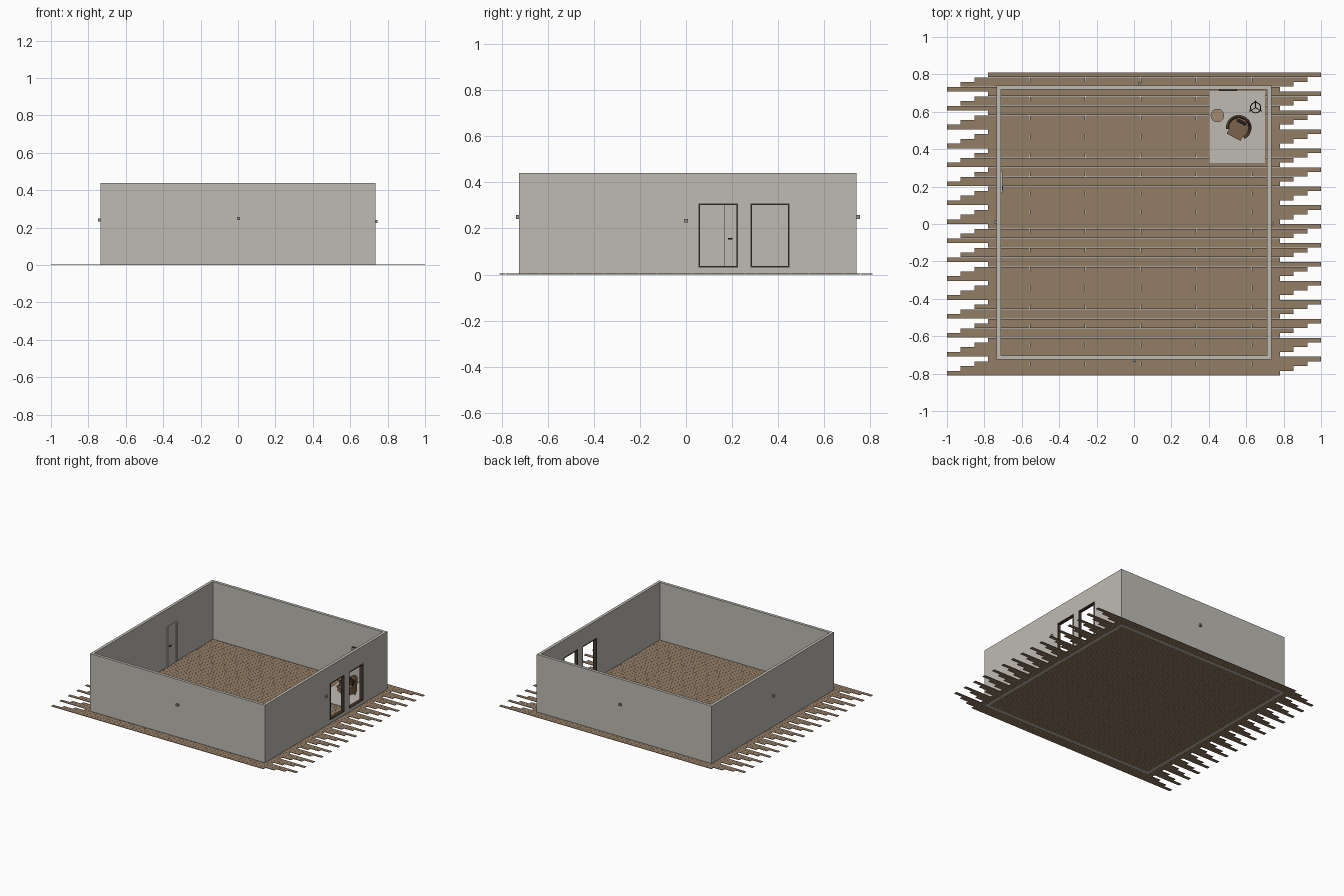
import bpy, bmesh, math
from mathutils import Matrix, Vector

if "Cube" in bpy.data.objects:
    bpy.data.objects.remove(bpy.data.objects["Cube"])


def mat(name, r, g, b):
    m = bpy.data.materials.new(name)
    m.diffuse_color = (r, g, b, 1)
    m.use_nodes = True
    m.node_tree.nodes["Principled BSDF"].inputs["Base Color"].default_value = m.diffuse_color
    return m


PLASTER = mat("plaster_grey", 0.52, 0.50, 0.45)
WOOD = mat("floor_wood", 0.29, 0.205, 0.13)
DARK = mat("dark_brown", 0.06, 0.04, 0.028)
LEATHER = mat("chair_brown", 0.20, 0.12, 0.07)
TAN = mat("table_tan", 0.36, 0.26, 0.17)
METAL = mat("knob_grey", 0.30, 0.29, 0.27)
BLACK = mat("lamp_black", 0.02, 0.02, 0.02)


def add_box(bm, x0, x1, y0, y1, z0, z1):
    m = Matrix.Translation(((x0 + x1) / 2, (y0 + y1) / 2, (z0 + z1) / 2))
    m = m @ Matrix.Diagonal((x1 - x0, y1 - y0, z1 - z0, 1))
    bmesh.ops.create_cube(bm, size=1, matrix=m)


def add_rod(bm, a, b, r1, r2=None, seg=12, caps=True):
    a, b = Vector(a), Vector(b)
    d = b - a
    m = Matrix.Translation((a + b) / 2) @ d.to_track_quat('Z', 'Y').to_matrix().to_4x4()
    bmesh.ops.create_cone(bm, cap_ends=caps, segments=seg, radius1=r1,
                          radius2=r1 if r2 is None else r2, depth=d.length, matrix=m)


def finish(name, bm, material, smooth=False):
    me = bpy.data.meshes.new(name)
    bm.to_mesh(me)
    bm.free()
    ob = bpy.data.objects.new(name, me)
    bpy.context.collection.objects.link(ob)
    me.materials.append(material)
    if smooth:
        bpy.ops.object.select_all(action='DESELECT')
        bpy.context.view_layer.objects.active = ob
        ob.select_set(True)
        bpy.ops.object.shade_smooth_by_angle(angle=math.radians(35))
    return ob


def box(name, material, *dims):
    bm = bmesh.new()
    add_box(bm, *dims)
    return finish(name, bm, material)


# floor: staggered short boards, four rows per repeat
bm = bmesh.new()
ROWS, W, L, STEP, GAP = 64, 1.62 / 64, 1.78 / 6, 0.22 / 3, 0.0008
for r in range(ROWS):
    y = -0.81 + r * W
    for c in range(6):
        x = -1 + (r % 4) * STEP + c * L
        add_box(bm, x, x + L - (GAP if c < 5 else 0), y, y + W - GAP, 0.0006, 0.004)
finish("floor_boards", bm, WOOD)

# walls: hollow block with two window openings in the right side
X, Y0, Y1, TOP, T = 0.734, -0.725, 0.74, 0.44, 0.022
WINDOWS = [(0.055, 0.225), (0.28, 0.45)]
WZ0, WZ1 = 0.03, 0.308
walls = box("walls", PLASTER, -X, X, Y0, Y1, 0, TOP)
cuts = [(-X + T, X - T, Y0 + T, Y1 - T, -1, 1)]
cuts += [(X - 0.1, X + 0.1, a, b, WZ0, WZ1) for a, b in WINDOWS]
for c in cuts:
    cutter = box("cutter", PLASTER, *c)
    cutter.hide_render = True
    mod = walls.modifiers.new("cut", 'BOOLEAN')
    mod.operation, mod.solver, mod.object = 'DIFFERENCE', 'EXACT', cutter
    bpy.context.view_layer.objects.active = walls
    bpy.ops.object.modifier_apply(modifier=mod.name)
    bpy.data.objects.remove(cutter)

# window frames lining the openings
for i, (a, b) in enumerate(WINDOWS):
    bm = bmesh.new()
    f, x0, x1 = 0.006, X - T - 0.002, X + 0.002
    add_box(bm, x0, x1, a, a + f, WZ0, WZ1)
    add_box(bm, x0, x1, b - f, b, WZ0, WZ1)
    add_box(bm, x0, x1, a + f, b - f, WZ0, WZ0 + f)
    add_box(bm, x0, x1, a + f, b - f, WZ1 - f, WZ1)
    finish(f"window_frame_{i + 1}", bm, DARK)

# door on the inside of the left wall
DX = -X + T
bm = bmesh.new()
add_box(bm, DX, DX + 0.008, 0.165, 0.178, 0.004, 0.31)
add_box(bm, DX, DX + 0.008, 0.267, 0.28, 0.004, 0.31)
add_box(bm, DX, DX + 0.008, 0.178, 0.267, 0.298, 0.31)
finish("door_frame", bm, PLASTER)
box("door_panel", PLASTER, DX, DX + 0.004, 0.178, 0.267, 0.004, 0.298)
box("door_handle", BLACK, DX + 0.004, DX + 0.012, 0.183, 0.203, 0.153, 0.158)

# small knobs in the middle of each outer wall
bm = bmesh.new()
for x, y, z in [(0.003, Y0 - 0.006, 0.25), (0.03, Y1 + 0.008, 0.25),
                (X + 0.005, 0.0, 0.233), (-X - 0.007, 0.01, 0.24)]:
    add_box(bm, x - 0.008, x + 0.008, y - 0.008, y + 0.008, z - 0.008, z + 0.008)
finish("wall_knobs", bm, METAL)

# rug and picture in the corner
box("rug", PLASTER, 0.405, 0.70, 0.325, 0.71, 0.004, 0.007)
PY = Y1 - T
box("picture_frame", DARK, 0.455, 0.55, PY - 0.006, PY, 0.15, 0.262)
box("picture_panel", PLASTER, 0.462, 0.543, PY - 0.008, PY - 0.006, 0.157, 0.255)

# round side table
bm = bmesh.new()
tx, ty = 0.446, 0.58
add_rod(bm, (tx, ty, 0.066), (tx, ty, 0.074), 0.036, seg=32)
add_rod(bm, (tx, ty, 0.01), (tx, ty, 0.066), 0.005)
add_rod(bm, (tx, ty, 0.007), (tx, ty, 0.012), 0.022, seg=32)
finish("side_table", bm, TAN, True)

# tub armchair: curved shell, seat cushion, back pillow, legs (front is local -y)
place = Matrix.Translation((0.56, 0.515, 0.007)) @ Matrix.Rotation(math.radians(-28), 4, 'Z')
bm = bmesh.new()
N, prev, first = 24, None, None
for i in range(N + 1):
    t = i / N
    a = math.radians(-35 + 250 * t)
    h = 0.075 + 0.05 * max(0, math.sin(a)) ** 1.5
    ring = [bm.verts.new((r * math.cos(a), r * math.sin(a), z))
            for r, z in [(0.050, 0.02), (0.062, 0.02), (0.068, h - 0.004),
                         (0.064, h), (0.058, h), (0.054, h - 0.004)]]
    if prev:
        for j in range(6):
            k = (j + 1) % 6
            bm.faces.new((prev[j], ring[j], ring[k], prev[k]))
    else:
        first = ring
    prev = ring
bm.faces.new(first)
bm.faces.new(prev[::-1])
bmesh.ops.recalc_face_normals(bm, faces=bm.faces)
finish("chair_shell", bm, LEATHER, True).matrix_world = place

bm = bmesh.new()
add_rod(bm, (0, 0, 0.02), (0, 0, 0.055), 0.053, seg=24)
add_box(bm, -0.042, 0.042, -0.058, 0, 0.02, 0.055)
finish("chair_seat", bm, LEATHER, True).matrix_world = place

bm = bmesh.new()
add_box(bm, -0.03, 0.03, 0.024, 0.042, 0.056, 0.105)
bmesh.ops.bevel(bm, geom=bm.edges[:], offset=0.006, segments=3, affect='EDGES')
finish("chair_pillow", bm, DARK, True).matrix_world = place

bm = bmesh.new()
for sx in (-1, 1):
    for sy in (-1, 1):
        add_rod(bm, (sx * 0.038, sy * 0.036, 0), (sx * 0.036, sy * 0.034, 0.021), 0.003, 0.005)
finish("chair_legs", bm, DARK, True).matrix_world = place

# tripod floor lamp with an open shade
lx, ly = 0.65, 0.622
bm = bmesh.new()
for k in range(3):
    a = math.radians(90 + 120 * k)
    c, s = math.cos(a), math.sin(a)
    add_rod(bm, (lx + 0.036 * c, ly + 0.036 * s, 0.007), (lx, ly, 0.17), 0.002, seg=8)
    add_rod(bm, (lx, ly, 0.225), (lx + 0.027 * c, ly + 0.027 * s, 0.225), 0.0014, seg=6)
add_rod(bm, (lx, ly, 0.165), (lx, ly, 0.227), 0.0025, seg=8)
finish("lamp_stand", bm, BLACK)

bm = bmesh.new()
add_rod(bm, (lx, ly, 0.18), (lx, ly, 0.23), 0.03, 0.027, seg=32, caps=False)
shade = finish("lamp_shade", bm, BLACK, True)
shade.modifiers.new("thickness", 'SOLIDIFY').thickness = 0.002
